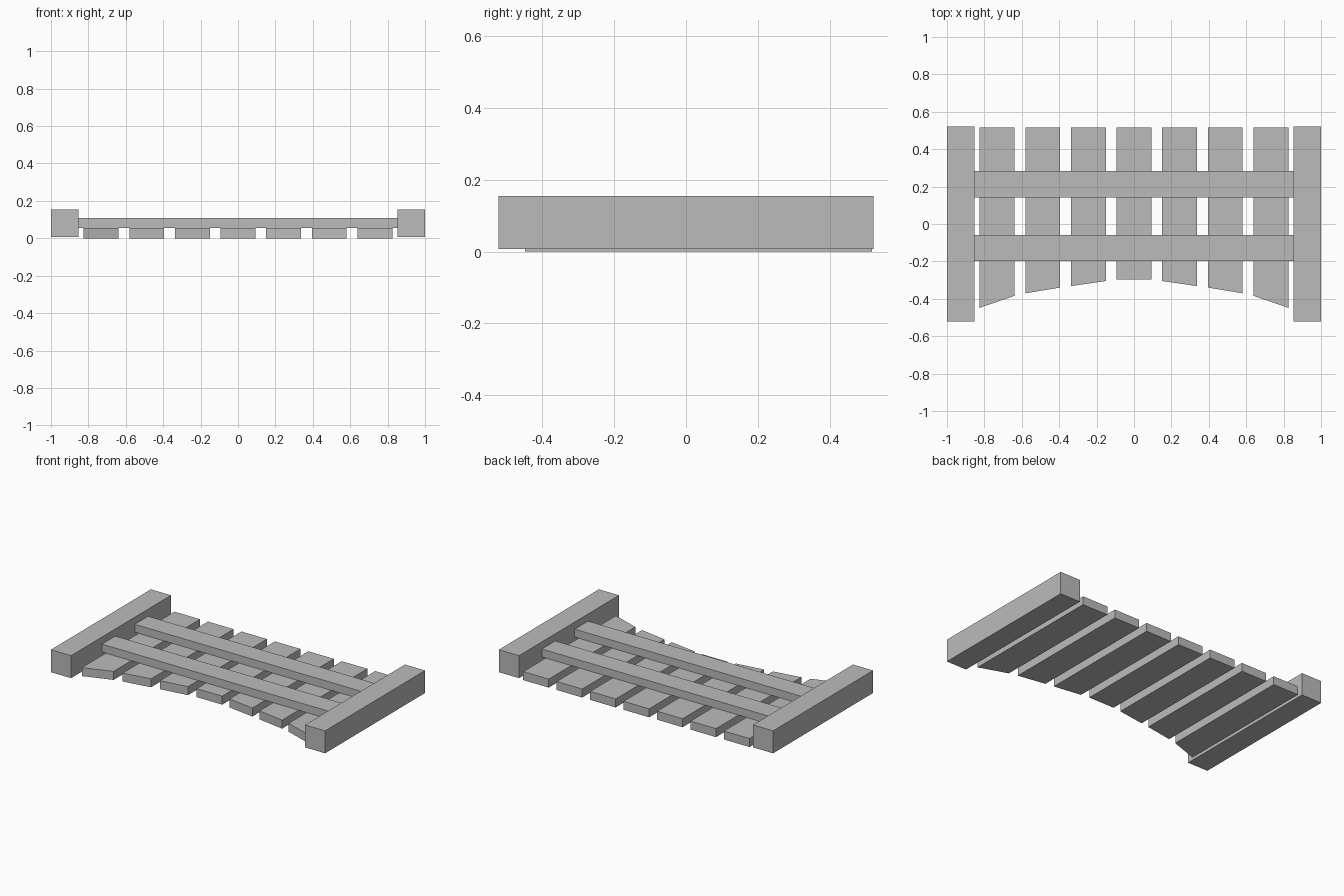
import bpy
import bmesh

cube = bpy.data.objects.get("Cube")
if cube:
    bpy.data.objects.remove(cube, do_unlink=True)

# Single grey colour
grey = bpy.data.materials.new("grey_wood")
grey.use_nodes = True
colour = (0.5, 0.5, 0.5, 1)
grey.diffuse_color = colour
grey.node_tree.nodes["Principled BSDF"].inputs["Base Color"].default_value = colour


def plank(name, outline, z0, z1):
    """Extrude a counter-clockwise xy outline from z0 up to z1."""
    bm = bmesh.new()
    base = bm.faces.new([bm.verts.new((x, y, z0)) for x, y in outline])
    top = bmesh.ops.extrude_face_region(bm, geom=[base])["geom"]
    for v in top:
        if isinstance(v, bmesh.types.BMVert):
            v.co.z = z1
    bmesh.ops.recalc_face_normals(bm, faces=bm.faces)
    mesh = bpy.data.meshes.new(name)
    bm.to_mesh(mesh)
    bm.free()
    mesh.materials.append(grey)
    obj = bpy.data.objects.new(name, mesh)
    bpy.context.collection.objects.link(obj)


def box(name, x0, x1, y0, y1, z0, z1):
    plank(name, [(x0, y0), (x1, y0), (x1, y1), (x0, y1)], z0, z1)


# Side posts
box("left_post", 0.853, 1, -0.521, 0.521, 0.007, 0.155)
box("right_post", -1, -0.853, -0.521, 0.521, 0.007, 0.155)

# Cross rails
for name, y in (("lower_rail", -0.129), ("upper_rail", 0.213)):
    box(name, -0.853, 0.853, y - 0.07, y + 0.07, 0.056, 0.108)

# Slats, with ends cut along a curve: (inner y, outer y) from the middle out
PITCH, HALF, BACK, THICK = 0.244, 0.093, 0.517, 0.056
cuts = [(-0.298, -0.298), (-0.305, -0.332), (-0.34, -0.371), (-0.384, -0.448)]
for i in range(-3, 4):
    inner, outer = cuts[abs(i)]
    near, far = (inner, outer) if i >= 0 else (outer, inner)
    x0, x1 = i * PITCH - HALF, i * PITCH + HALF
    plank(f"slat_{i + 4}", [(x0, near), (x1, far), (x1, BACK), (x0, BACK)], 0, THICK)
